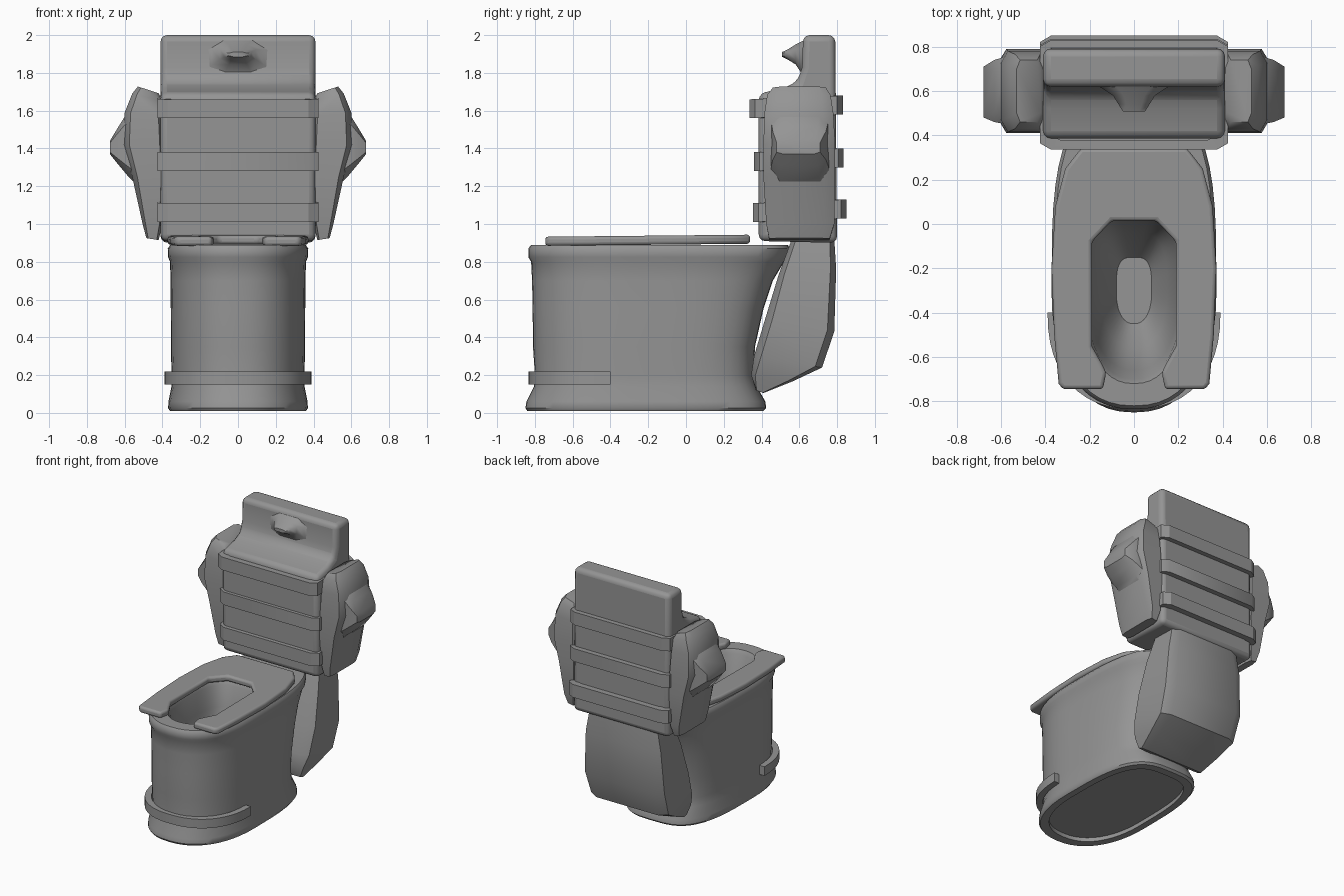
import bpy, bmesh, math
from mathutils import Vector

if "Cube" in bpy.data.objects:
    bpy.data.objects.remove(bpy.data.objects["Cube"])

grey = bpy.data.materials.new("plain grey")
grey.use_nodes = True
COLOUR = (0.3, 0.3, 0.3, 1)
grey.diffuse_color = COLOUR
grey.node_tree.nodes["Principled BSDF"].inputs["Base Color"].default_value = COLOUR


def finish(name, bm, bevel=0, angle=40):
    bmesh.ops.recalc_face_normals(bm, faces=bm.faces)
    mesh = bpy.data.meshes.new(name)
    bm.to_mesh(mesh)
    bm.free()
    mesh.materials.append(grey)
    ob = bpy.data.objects.new(name, mesh)
    bpy.context.collection.objects.link(ob)
    if bevel:
        mod = ob.modifiers.new("rounding", "BEVEL")
        mod.width, mod.segments, mod.limit_method = bevel, 3, "ANGLE"
        mod.angle_limit = math.radians(35)
    bpy.ops.object.select_all(action="DESELECT")
    ob.select_set(True)
    bpy.context.view_layer.objects.active = ob
    bpy.ops.object.shade_smooth_by_angle(angle=math.radians(angle))
    return ob


def loft(name, rings, closed=False, **kw):
    """Skin a list of equal-length point rings; cap the ends unless closed."""
    bm = bmesh.new()
    loops = [[bm.verts.new(p) for p in r] for r in rings]
    n = len(loops[0])
    pairs = list(zip(loops, loops[1:])) + ([(loops[-1], loops[0])] if closed else [])
    for a, b in pairs:
        for i in range(n):
            j = (i + 1) % n
            bm.faces.new((a[i], a[j], b[j], b[i]))
    if not closed:
        bm.faces.new(loops[0])
        bm.faces.new(loops[-1])
    return finish(name, bm, **kw)


def prism(name, outline, vec, **kw):
    bm = bmesh.new()
    face = bm.faces.new([bm.verts.new(p) for p in outline])
    ext = bmesh.ops.extrude_face_region(bm, geom=[face])["geom"]
    bmesh.ops.translate(bm, vec=vec, verts=[v for v in ext if isinstance(v, bmesh.types.BMVert)])
    return finish(name, bm, **kw)


def octagon(k=0.3):
    """Chamfered square in -1..1."""
    q = 1 - k
    return [(1, -q), (1, q), (q, 1), (-q, 1), (-1, q), (-1, -q), (-q, -1), (q, -1)]


def mix(a, b, t):
    return a + (b - a) * (t + 1) / 2


def power(v, e):
    return math.copysign(abs(v) ** e, v)


def oval(z, w, front, rear, mid=-0.3, n=48):
    """Blunt oval: rounder at the front, squarer at the rear."""
    pts = []
    for i in range(n):
        c, s = math.cos(2 * math.pi * i / n), math.sin(2 * math.pi * i / n)
        e = 2 / 2.3 if s < 0 else 2 / 3.3
        length = mid - front if s < 0 else rear - mid
        pts.append((w * power(c, e), mid + length * power(s, e), z))
    return pts


# Bowl: hollow foot, pinched ankle, flared rear, rolled rim and inner basin
loft("bowl", [oval(*r) for r in (
    (0.04, 0.31, -0.77, 0.35), (0.01, 0.31, -0.77, 0.35),
    (0.01, 0.36, -0.84, 0.41), (0.025, 0.37, -0.85, 0.425), (0.06, 0.368, -0.845, 0.42),
    (0.14, 0.352, -0.805, 0.375), (0.2, 0.352, -0.8, 0.36), (0.35, 0.355, -0.81, 0.365),
    (0.55, 0.356, -0.812, 0.41), (0.7, 0.357, -0.815, 0.46), (0.8, 0.36, -0.82, 0.52),
    (0.825, 0.37, -0.835, 0.54), (0.87, 0.372, -0.835, 0.55), (0.89, 0.358, -0.82, 0.54),
    (0.89, 0.23, -0.72, 0.06), (0.86, 0.215, -0.7, 0.04), (0.7, 0.2, -0.66, 0.02),
    (0.5, 0.15, -0.56, -0.04), (0.35, 0.08, -0.45, -0.15))])

# Band around the front of the foot
band = []
for i in range(25):
    t = math.pi * i / 24
    c, s = power(math.cos(t), 0.87), math.sin(t) ** 0.87
    band.append([(w * c, -0.4 - d * s, z) for w, d, z in (
        (0.39, 0.435, 0.15), (0.39, 0.435, 0.22), (0.345, 0.39, 0.22), (0.345, 0.39, 0.15))])
loft("foot_band", band)

# Open-fronted seat
half = [(0.24, 0.34), (0.31, 0.25), (0.355, 0.08), (0.372, -0.2), (0.36, -0.5),
        (0.34, -0.72), (0.32, -0.745), (0.14, -0.745), (0.125, -0.67), (0.145, -0.63),
        (0.19, -0.55), (0.19, -0.08), (0.1, 0.015)]
outline = half + [(-x, y) for x, y in reversed(half)]
prism("seat", [(x, y, 0.892 + 0.01 * y) for x, y in outline], Vector((0, 0, 0.048)), bevel=0.016)

# Padded trunk with the taller back rest
side = [(0.385, 0.91), (0.8, 0.9), (0.79, 2.0), (0.62, 2.0), (0.615, 1.83),
        (0.59, 1.755), (0.52, 1.72), (0.385, 1.69)]
prism("trunk", [(-0.41, y, z) for y, z in side], Vector((0.82, 0, 0)), bevel=0.035)

# Spout on the back rest
loft("spout", [[(w * a, y, mix(z0, z1, b)) for a, b in octagon(0.5)] for y, w, z0, z1 in (
    (0.64, 0.2, 1.73, 1.98), (0.61, 0.14, 1.8, 1.965), (0.58, 0.095, 1.845, 1.95),
    (0.54, 0.07, 1.87, 1.925), (0.508, 0.05, 1.885, 1.91))], angle=60)

# Three straps round the trunk, slightly tilted
for name, z, front, rear in (("upper_strap", 1.56, 0.335, 0.83),
                             ("middle_strap", 1.28, 0.36, 0.835),
                             ("lower_strap", 1.01, 0.355, 0.85)):
    rings = []
    for inset, h in ((0, 0), (0, 0.1), (0.045, 0.1), (0.045, 0)):
        rings.append([((0.425 - inset) * a, mix(front + inset, rear - inset, b),
                       z + h + 0.01 * (b + 1)) for a, b in octagon(0.12)])
    loft(name, rings, closed=True, angle=30)

# Arms with elbow pads
for s, label in ((1, "left"), (-1, "right")):
    loft(label + "_arm", [[(s * mix(x0, x1, a), mix(y0, y1, b), z + tilt * a)
                           for a, b in octagon(0.3)] for z, x0, x1, y0, y1, tilt in (
        (0.92, 0.42, 0.485, 0.44, 0.76, 0.005), (1.0, 0.4, 0.505, 0.425, 0.785, 0),
        (1.25, 0.38, 0.56, 0.41, 0.79, 0), (1.42, 0.38, 0.61, 0.41, 0.79, 0),
        (1.58, 0.39, 0.6, 0.415, 0.78, 0.01), (1.67, 0.4, 0.56, 0.43, 0.765, 0.02),
        (1.71, 0.42, 0.53, 0.46, 0.74, 0.018))], angle=50)
    loft(label + "_elbow_pad", [[(s * x, mix(y0, y1, a), mix(z0, z1, b))
                                 for a, b in octagon(0.3)] for x, y0, y1, z0, z1 in (
        (0.53, 0.45, 0.76, 1.2, 1.64), (0.58, 0.45, 0.755, 1.25, 1.6),
        (0.63, 0.46, 0.74, 1.31, 1.52), (0.678, 0.48, 0.71, 1.37, 1.44))], angle=35)

# Bent rear leg tucked under the trunk
loft("rear_leg", [[(w * a, mix(f[0], r[0], b), mix(f[1], r[1], b)) for a, b in octagon(0.2)]
                  for w, f, r in (
    (0.29, (0.56, 0.92), (0.785, 0.92)), (0.32, (0.49, 0.73), (0.795, 0.76)),
    (0.34, (0.42, 0.5), (0.785, 0.43)), (0.33, (0.36, 0.3), (0.72, 0.24)),
    (0.3, (0.345, 0.2), (0.56, 0.165)), (0.27, (0.37, 0.12), (0.41, 0.105)))], angle=35)
